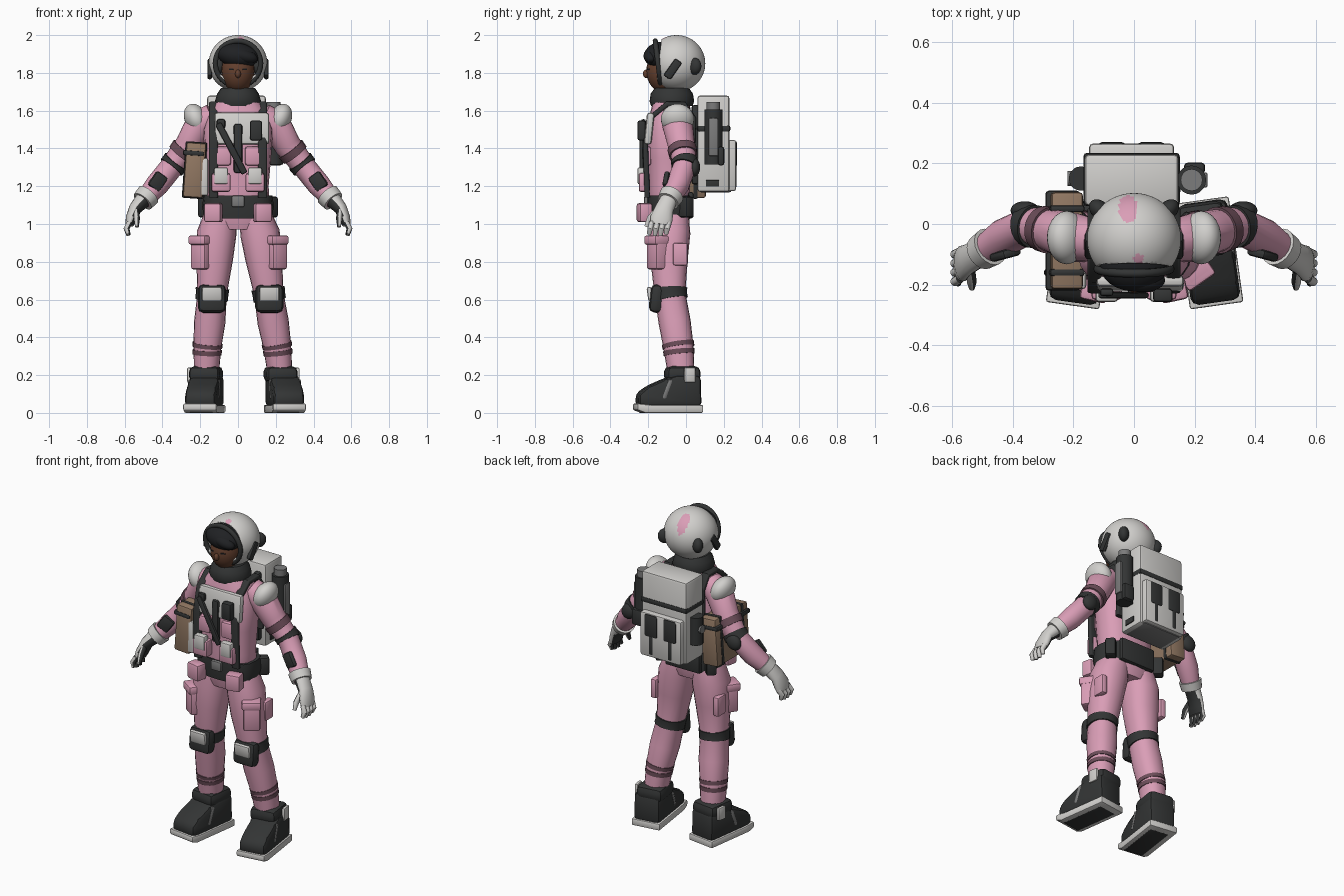
import bpy, bmesh
from math import cos, sin, pi, radians, copysign
from mathutils import Vector, Euler, Matrix

start_cube = bpy.data.objects.get("Cube")
if start_cube:
    bpy.data.objects.remove(start_cube)


def material(name, red, green, blue):
    mat = bpy.data.materials.new(name)
    mat.use_nodes = True
    mat.diffuse_color = (red, green, blue, 1)
    mat.node_tree.nodes["Principled BSDF"].inputs["Base Color"].default_value = (red, green, blue, 1)
    return mat


pink = material("suit pink", .70, .34, .47)
white = material("shell white", .64, .63, .61)
dark = material("dark rubber", .033, .035, .035)
tan = material("canvas tan", .29, .19, .125)
skin = material("brown skin", .13, .052, .028)
hair_black = material("black hair", .014, .015, .017)
grey = material("metal grey", .2, .2, .2)
mauve = material("dusky mauve", .15, .075, .1)


def finish(name, bm, *mats, rule=None):
    """Turn a bmesh into a smooth-shaded object; rule picks the second colour."""
    bmesh.ops.recalc_face_normals(bm, faces=bm.faces)
    for face in bm.faces:
        if rule and rule(face):
            face.material_index = 1
    mesh = bpy.data.meshes.new(name)
    bm.to_mesh(mesh)
    bm.free()
    for mat in mats:
        mesh.materials.append(mat)
    mesh.shade_smooth()
    mesh.set_sharp_from_angle(angle=radians(38))
    obj = bpy.data.objects.new(name, mesh)
    bpy.context.scene.collection.objects.link(obj)
    return obj


def turn(loc, rot):
    return Matrix.Translation(loc) @ Euler([radians(a) for a in rot]).to_matrix().to_4x4()


def box(name, mat, loc, size, rot=(0, 0, 0), bevel=.012):
    bm = bmesh.new()
    bmesh.ops.create_cube(bm, size=1, matrix=Matrix.Diagonal((*size, 1)))
    bmesh.ops.bevel(bm, geom=bm.edges[:], offset=min(bevel, min(size) * .4), segments=2, profile=.5, affect='EDGES')
    bm.transform(turn(loc, rot))
    return finish(name, bm, mat)


def ball(name, mat, loc, radii, rot=(0, 0, 0)):
    bm = bmesh.new()
    bmesh.ops.create_uvsphere(bm, u_segments=24, v_segments=16, radius=1)
    bm.transform(turn(loc, rot) @ Matrix.Diagonal((*radii, 1)))
    return finish(name, bm, mat)


def can(name, mat, loc, radius, depth, rot=(0, 0, 0)):
    bm = bmesh.new()
    bmesh.ops.create_cone(bm, cap_ends=True, segments=20, radius1=radius, radius2=radius, depth=depth)
    bm.transform(turn(loc, rot))
    return finish(name, bm, mat)


def loft(name, mat, path, ref=(0, 1, 0), square=1, second=None, rule=None):
    """Skin rings (x, y, z, half width, half depth) set across the path."""
    bm, rings, count = bmesh.new(), [], 20
    centres = [Vector(p[:3]) for p in path]
    for i, p in enumerate(path):
        along = (centres[min(i + 1, len(path) - 1)] - centres[max(i - 1, 0)]).normalized()
        u = Vector(ref).cross(along).normalized()
        v = along.cross(u)
        ring = []
        for k in range(count):
            c, s = cos(2 * pi * k / count), sin(2 * pi * k / count)
            c, s = copysign(abs(c) ** square, c), copysign(abs(s) ** square, s)
            ring.append(bm.verts.new(centres[i] + u * c * p[3] + v * s * p[4]))
        rings.append(ring)
    for a, b in zip(rings, rings[1:]):
        for k in range(count):
            n = (k + 1) % count
            bm.faces.new((a[k], a[n], b[n], b[k]))
    bm.faces.new(rings[0])
    bm.faces.new(rings[-1])
    return finish(name, bm, mat, second or mat, rule=rule)


def prism(name, mat, profile, width, loc, rot, bevel=.015):
    """Extrude a side profile (y, z) across x."""
    bm = bmesh.new()
    face = bm.faces.new([bm.verts.new((-width / 2, y, z)) for y, z in profile])
    out = bmesh.ops.extrude_face_region(bm, geom=[face])
    bmesh.ops.translate(bm, vec=(width, 0, 0), verts=[g for g in out["geom"] if isinstance(g, bmesh.types.BMVert)])
    bmesh.ops.recalc_face_normals(bm, faces=bm.faces)
    bmesh.ops.bevel(bm, geom=bm.edges[:], offset=bevel, segments=2, profile=.5, affect='EDGES')
    bm.transform(turn(loc, rot))
    return finish(name, bm, mat)


def at(path, t, grow=0):
    """Ring at a fractional index of a path, grown outwards."""
    i = min(int(t), len(path) - 2)
    ring = [a + (b - a) * (t - i) for a, b in zip(path[i], path[i + 1])]
    return ring[:3] + [r + grow for r in ring[3:]]


def sleeve(name, mat, path, start, end, grow=.008):
    loft(name, mat, [at(path, start, grow), at(path, (start + end) / 2, grow), at(path, end, grow)])


# Helmet: open shell with painted patches, rim and ear pads
bm = bmesh.new()
bmesh.ops.create_uvsphere(bm, u_segments=72, v_segments=48, radius=1)
bm.transform(turn((0, -.05, 1.85), (0, 0, 0)) @ Matrix.Diagonal((.155, .152, .15, 1)))
bmesh.ops.bisect_plane(bm, geom=bm.verts[:] + bm.edges[:] + bm.faces[:], plane_co=(0, -.145, 1.85),
                       plane_no=(0, -1, .12), clear_outer=True)


def patch(face):
    c = face.calc_center_median()
    spots = [(-.02, .05, .032, .045), (.015, -.115, .018, .016)]
    return c.z > 1.85 and any(((c.x - x) / a) ** 2 + ((c.y - y) / b) ** 2 < 1 for x, y, a, b in spots)


helmet = finish("helmet", bm, white, pink, rule=patch)
helmet.modifiers.new("shell", 'SOLIDIFY').thickness = .01
bpy.ops.mesh.primitive_torus_add(location=(0, -.148, 1.85), rotation=(radians(97), 0, 0), major_segments=40,
                                 minor_segments=10, major_radius=.12, minor_radius=.014)
rim = bpy.context.object
rim.name = "helmet_rim"
rim.data.materials.append(dark)
rim.data.shade_smooth()

# Head inside the helmet
ball("head", skin, (0, -.115, 1.81), (.088, .095, .115))
ball("nose", skin, (0, -.21, 1.795), (.015, .018, .022))
ball("hair", hair_black, (0, -.135, 1.895), (.112, .088, .068), (10, 8, 0))
ball("hair_fringe", hair_black, (.03, -.185, 1.89), (.075, .04, .035), (0, 15, 0))
for side, word in ((1, "left"), (-1, "right")):
    box(word + "_eye", hair_black, (side * .035, -.199, 1.82), (.028, .008, .009), (0, 0, side * 22))
    ball(word + "_ear_pad", dark, (side * .112, .045, 1.835), (.03, .042, .045), (0, 0, side * -45))
    box(word + "_rim_hinge", dark, (side * .15, -.07, 1.82), (.025, .045, .11), (-35, 0, 0))

# Torso, collar and belt
loft("torso", pink, [(0, -.085, .97, .12, .09), (0, -.085, 1.05, .172, .112), (0, -.09, 1.2, .162, .11),
                     (0, -.09, 1.35, .175, .115), (0, -.09, 1.5, .185, .12), (0, -.08, 1.6, .15, .105),
                     (0, -.075, 1.66, .1, .095)], square=.8)
loft("neck_ring", dark, [(0, -.075, 1.625, .115, .11), (0, -.075, 1.65, .122, .118), (0, -.075, 1.69, .11, .112),
                         (0, -.075, 1.72, .09, .09)])
loft("belt", dark, [(0, -.085, 1.03, .178, .115), (0, -.085, 1.09, .19, .122), (0, -.085, 1.15, .183, .12)], square=.75)
box("belt_buckle", grey, (0, -.21, 1.12), (.07, .025, .06))
box("chest_plate", white, (.02, -.195, 1.505), (.29, .04, .17), (-6, 0, 0), .02)
box("radio", dark, (.095, -.235, 1.495), (.065, .045, .105))
box("chest_clip", dark, (0, -.215, 1.4), (.045, .03, .26))
box("small_device", dark, (-.09, -.225, 1.53), (.045, .025, .05))
box("diagonal_strap", dark, (-.035, -.235, 1.4), (.035, .02, .3), (0, -28, 0))
box("lower_back_pad", dark, (0, .025, 1.1), (.24, .03, .14))

for side, word in ((1, "left"), (-1, "right")):
    # Harness and pouches
    loft(word + "_harness", dark, [(side * .13, y, z, .014, .024) for y, z in
         ((.03, 1.3), (.04, 1.56), (-.01, 1.635), (-.1, 1.635), (-.18, 1.57), (-.215, 1.42), (-.205, 1.14))],
         ref=(1, 0, 0), square=.5)
    box(word + "_vest_panel", pink, (side * .08, -.205, 1.36), (.085, .04, .1))
    box(word + "_vest_pouch", pink, (side * .09, -.22, 1.22), (.1, .06, .1))
    box(word + "_pouch_flap", white, (side * .09, -.235, 1.255), (.075, .045, .09))
    box(word + "_hip_pouch", pink, (side * .13, -.22, 1.06), (.09, .07, .1), (0, 0, side * 12))
    box(word + "_belt_pouch", dark, (side * .17, .0, 1.09), (.07, .06, .11), (0, 0, side * 45))

    # Arm with pads and shoulder cap
    arm = [(side * x, y, z, r, r) for x, y, z, r in
           ((.13, -.055, 1.57, .07), (.2, -.045, 1.53, .082), (.26, -.025, 1.42, .072), (.345, -.005, 1.31, .062),
            (.43, -.045, 1.205, .062), (.505, -.095, 1.12, .047))]
    loft(word + "_arm", pink, arm)
    ball(word + "_shoulder_cap", white, (side * .222, -.045, 1.555), (.06, .088, .085), (0, side * 25, 0))
    sleeve(word + "_arm_band", mauve, arm, 2.2, 2.5)
    sleeve(word + "_elbow_band", dark, arm, 2.8, 3.1)
    ball(word + "_elbow_pad", dark, (side * .36, .045, 1.3), (.045, .03, .05), (0, side * -40, 0))
    box(word + "_forearm_pad", dark, (side * .425, -.1, 1.225), (.075, .03, .09), (0, side * -35, side * -15))

    # Glove, white outside and dark in the palm
    def palm(face):
        return face.normal.x * side < -.35

    sleeve(word + "_glove_cuff", white, arm, 4.6, 5, .012)
    loft(word + "_glove", white, [(side * .5, -.09, 1.13, .045, .045), (side * .545, -.115, 1.08, .034, .05),
                                  (side * .565, -.13, 1.03, .03, .06), (side * .575, -.135, .995, .022, .055)],
         second=dark, rule=palm)
    for n in range(4):
        y = -.18 + n * .03
        loft(word + "_finger", white, [(side * .573, y, 1.01, .015, .014), (side * .59, y - .01, .975, .016, .015),
                                       (side * .58, y - .015, .935 + abs(n - 1.5) * .008, .011, .011)],
             second=dark, rule=palm)
    loft(word + "_thumb", white, [(side * .54, -.15, 1.07, .016, .02), (side * .535, -.19, 1.03, .016, .018),
                                  (side * .535, -.21, .985, .01, .011)], second=dark, rule=palm)

    # Leg, with the stance leaning towards the left foot
    def stance(x, z):
        return side * x + .035 * (1 - z)

    leg = [(stance(x, z), y, z, r, d) for x, y, z, r, d in
           ((.09, -.085, 1.05, .085, .1), (.115, -.085, .95, .105, .108), (.13, -.09, .82, .098, .1),
            (.15, -.085, .63, .078, .082), (.168, -.06, .48, .083, .085), (.185, -.04, .35, .074, .08),
            (.195, -.025, .2, .065, .07))]
    loft(word + "_leg", pink, leg, square=.9)
    sleeve(word + "_knee_strap", dark, leg, 2.85, 3.2)
    box(word + "_knee_pad", dark, (stance(.152, .6), -.155, .605), (.15, .075, .15), (-6, 0, 0), .03)
    box(word + "_knee_plate", white, (stance(.152, .6), -.192, .63), (.105, .025, .075), (8, 0, 0))
    for n in range(2):
        sleeve(word + "_shin_stripe", mauve, leg, 4.85 + n * .26, 5.02 + n * .26, .005)
    box(word + "_thigh_pocket", pink, (stance(.185, .85), -.135, .85), (.095, .12, .18), (0, 0, side * 35))
    box(word + "_pocket_flap", pink, (stance(.187, .92), -.14, .915), (.11, .13, .05), (0, 0, side * 35))
    box(word + "_side_pocket", pink, (stance(.215, .84), -.03, .84), (.04, .08, .12))

    # Boot, sole and cuff
    foot, splay = (stance(.2, 0), 0, 0), (0, 0, side * 8)
    prism(word + "_boot", dark, [(-.26, .03), (-.262, .1), (-.21, .14), (-.12, .18), (-.06, .2), (.07, .2), (.075, .03)],
          .165, foot, splay, .025)
    prism(word + "_sole", white, [(-.272, .015), (-.272, .05), (-.2, .042), (.08, .042), (.08, 0), (-.23, 0)],
          .178, foot, splay, .008)
    box(word + "_sole_tread", dark, (foot[0] + side * .01, -.1, .003), (.12, .28, .008), splay)
    box(word + "_boot_cuff", dark, (stance(.197, .2), -.02, .205), (.165, .18, .085), splay, .03)
    box(word + "_cuff_tab", white, (stance(.285, .2), .02, .2), (.02, .06, .08), splay)
    box(word + "_boot_strap", grey, (foot[0] + side * .015, -.11, .125), (.172, .025, .11), (-20, 0, side * 8))

# Backpack with pockets, straps and canisters
box("pack_body", white, (-.008, .145, 1.425), (.31, .17, .51), bevel=.015)
box("pack_lower", white, (-.008, .215, 1.31), (.28, .1, .27))
box("pack_lid_seam", dark, (-.008, .147, 1.505), (.318, .176, .035))
box("pack_base", grey, (-.008, .155, 1.18), (.26, .17, .025))
for side, word in ((1, "left"), (-1, "right")):
    box(word + "_back_pouch", dark, (side * .065 - .008, .25, 1.37), (.09, .04, .14))
    box(word + "_back_strap", dark, (side * .065 - .008, .258, 1.25), (.03, .018, .12))
    box(word + "_pack_frame", dark, (side * .1, .05, 1.42), (.04, .04, .42))
can("left_canister", dark, (.19, .145, 1.46), .048, .29)
can("left_canister_cap", grey, (.19, .145, 1.62), .036, .05)
box("left_canister_label", grey, (.235, .145, 1.46), (.016, .05, .2))
box("left_canister_hose", dark, (.2, .185, 1.36), (.07, .035, .1))
box("left_pack_mark", dark, (.15, .14, 1.215), (.008, .07, .035))
can("right_canister", dark, (-.175, .15, 1.37), .04, .17)
can("right_knob", grey, (-.2, .15, 1.38), .025, .04, (0, 90, 0))

# Canvas bag at the right hip
box("side_bag", tan, (-.23, -.055, 1.285), (.105, .32, .29), (0, 4, 0))
box("side_bag_lid_band", dark, (-.235, -.055, 1.375), (.115, .33, .03), (0, 4, 0))
box("side_bag_inner_pouch", white, (-.18, -.175, 1.25), (.045, .08, .2))
for y in (-.16, .05):
    box("side_bag_strap", dark, (-.23, y, 1.285), (.115, .025, .3), (0, 4, 0))
